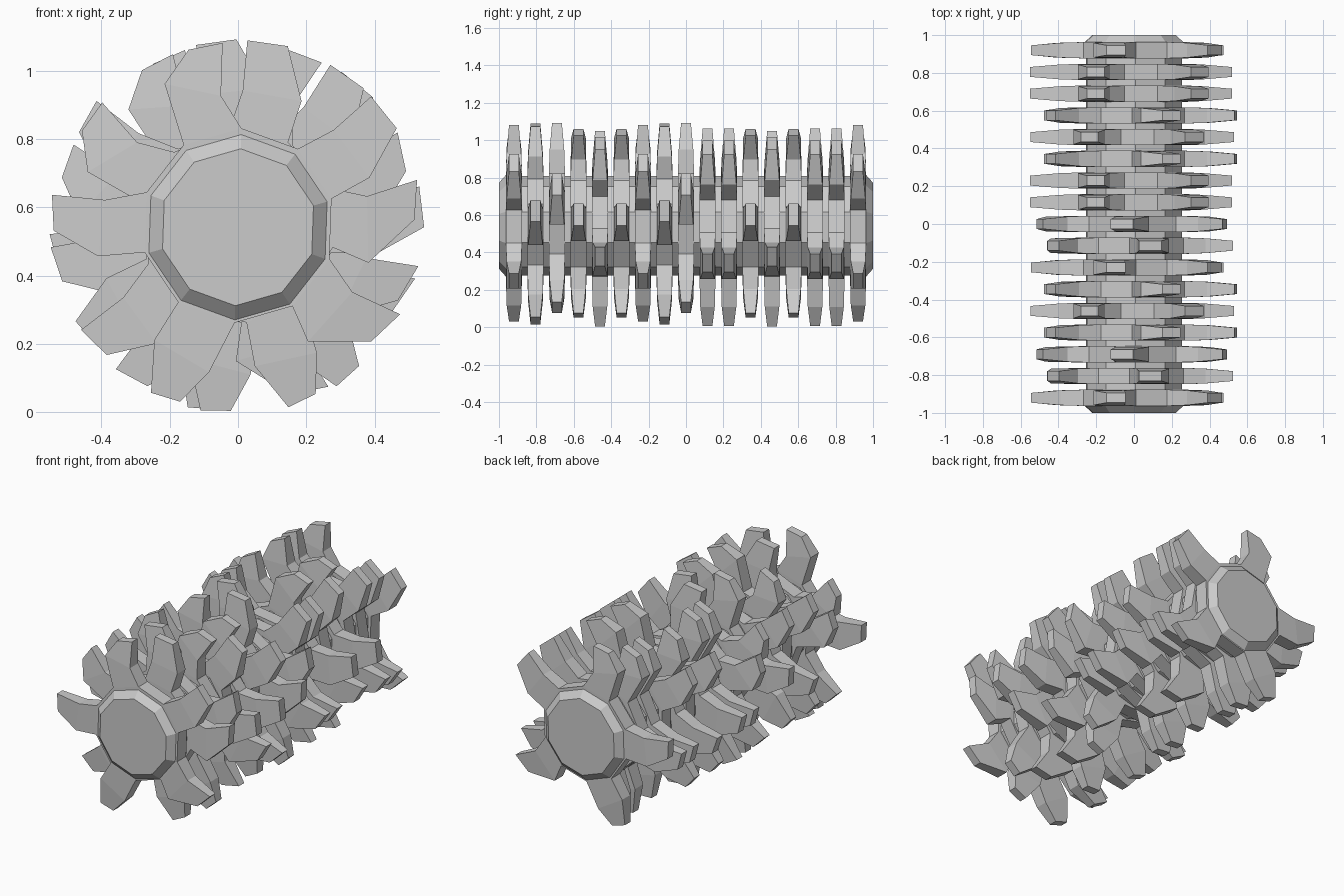
import bpy, bmesh
from math import cos, sin, radians

if "Cube" in bpy.data.objects:
    bpy.data.objects.remove(bpy.data.objects["Cube"])

CZ = 0.547          # axle height
HUB_R = 0.285       # ring radius
START = 16          # angle of the first decagon corner

# Tooth outlines in front view (x, z from axle): mid cw, tip cw, tip ccw, mid ccw
TEETH = [
    [(0.385, 0.14), (0.465, 0.285), (0.39, 0.378), (0.28, 0.28)],
    [(-0.05, 0.38), (-0.045, 0.535), (-0.145, 0.515), (-0.215, 0.415)],
    [(-0.39, 0.075), (-0.545, 0.09), (-0.54, -0.015), (-0.41, -0.09)],
    [(-0.245, -0.335), (-0.255, -0.49), (-0.17, -0.516), (-0.085, -0.43)],
    [(0.205, -0.34), (0.39, -0.34), (0.475, -0.26), (0.335, -0.195)],
]


def polar(r, deg):
    return (r * cos(radians(deg)), r * sin(radians(deg)))


def finish(bm, name):
    bmesh.ops.recalc_face_normals(bm, faces=bm.faces)
    me = bpy.data.meshes.new(name)
    bm.to_mesh(me)
    bm.free()
    ob = bpy.data.objects.new(name, me)
    bpy.context.collection.objects.link(ob)
    return ob


def pair(bm, p, half):
    # front and back vertex of one outline point
    return [bm.verts.new((p[0], s * half, p[1])) for s in (-1, 1)]


def toothed_ring(name, y, turn):
    bm = bmesh.new()
    hub = [pair(bm, polar(HUB_R, START + 36 * i), 0.043) for i in range(10)]
    for s in (0, 1):
        bm.faces.new([h[s] for h in hub])
    for i in range(10):
        a, b = hub[i], hub[(i + 1) % 10]
        if i % 2:                                   # plain side between teeth
            bm.faces.new((a[0], b[0], b[1], a[1]))
            continue
        m0, t0, t1, m1 = TEETH[i // 2]              # tooth grown from this side
        rows = [(a, b),
                (pair(bm, m0, 0.039), pair(bm, m1, 0.039)),
                (pair(bm, t0, 0.026), pair(bm, t1, 0.026))]
        for (p, q), (u, v) in zip(rows, rows[1:]):
            bm.faces.new((p[0], q[0], v[0], u[0]))
            bm.faces.new((p[1], q[1], v[1], u[1]))
            bm.faces.new((p[0], u[0], u[1], p[1]))
            bm.faces.new((q[0], v[0], v[1], q[1]))
        u, v = rows[-1]
        bm.faces.new((u[0], v[0], v[1], u[1]))
    c, s = cos(radians(turn)), sin(radians(turn))
    for v in bm.verts:
        x, z = v.co.x, v.co.z
        v.co.x, v.co.z = x * c - z * s, x * s + z * c
    finish(bm, name).location = (0, y, CZ)


# Ten-sided shaft with chamfered ends
bm = bmesh.new()
loops = []
for y, r in ((-1, 0.23), (-0.96, 0.275), (-0.93, 0.275), (-0.90, 0.265),
             (0.90, 0.265), (0.93, 0.275), (0.96, 0.275), (1, 0.23)):
    pts = [polar(r, START + 36 * i) for i in range(10)]
    loops.append([bm.verts.new((x, y, z)) for x, z in pts])
for lo, hi in zip(loops, loops[1:]):
    for i in range(10):
        j = (i + 1) % 10
        bm.faces.new((lo[i], lo[j], hi[j], hi[i]))
bm.faces.new(loops[0])
bm.faces.new(loops[-1])
finish(bm, "shaft").location.z = CZ - 0.005

# Seventeen toothed rings, each turned about the shaft
TURNS = [0, 43, 59, -32, 16, -32, 0, 43, 59, 12, 12, -32, 16, -32, 12, 12, 0]
for i, turn in enumerate(TURNS):
    toothed_ring(f"toothed_ring_{i + 1}", -0.92 + 0.115 * i, turn)
